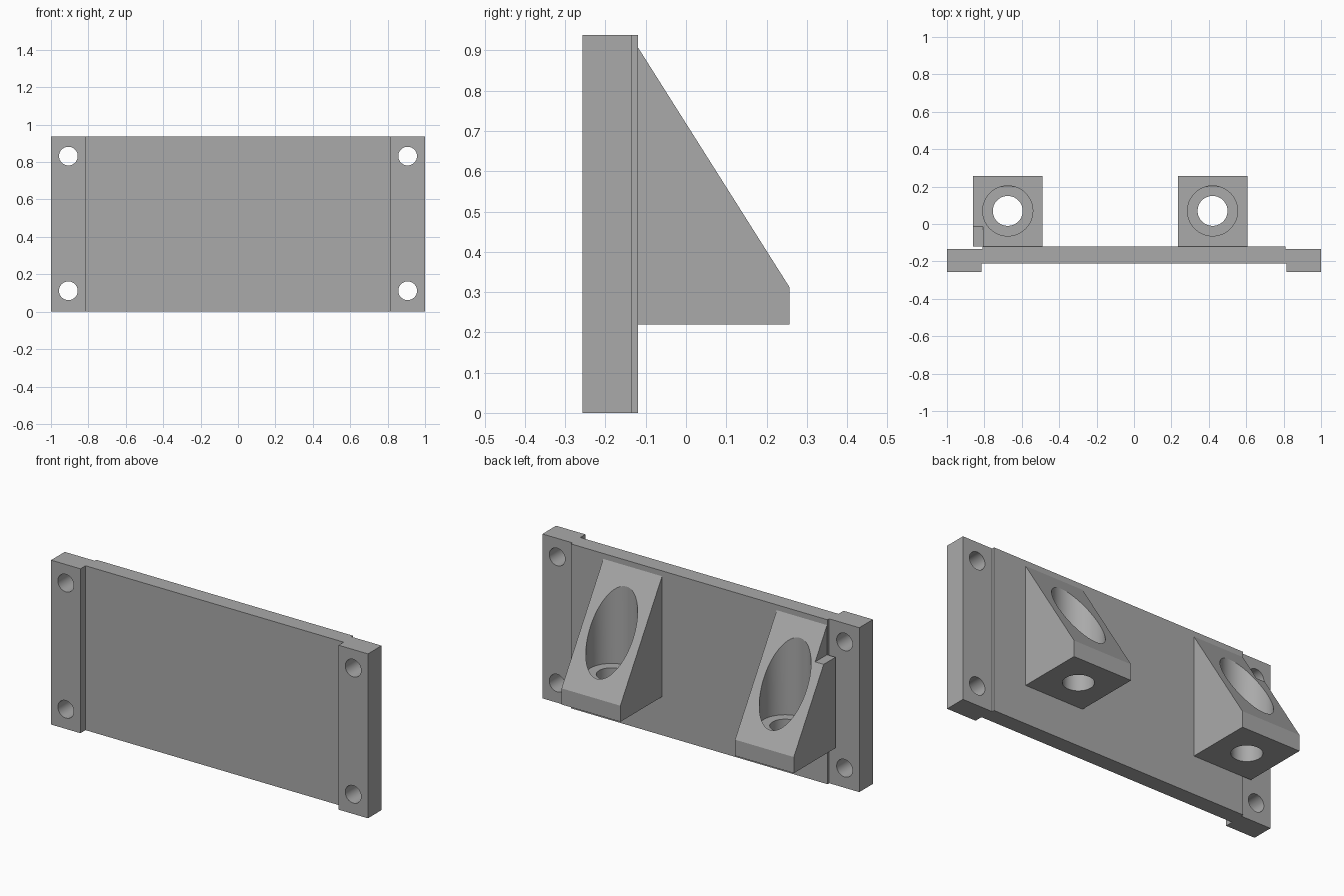
import bpy
import bmesh
import math
from mathutils import Vector, Matrix

cube = bpy.data.objects.get("Cube")
if cube:
    bpy.data.objects.remove(cube, do_unlink=True)

grey = bpy.data.materials.new("matte_grey")
grey.use_nodes = True
GREY = (0.40, 0.40, 0.40, 1)
grey.diffuse_color = GREY
grey.node_tree.nodes["Principled BSDF"].inputs["Base Color"].default_value = GREY


def make_object(name, bm):
    bmesh.ops.recalc_face_normals(bm, faces=bm.faces)
    mesh = bpy.data.meshes.new(name)
    bm.to_mesh(mesh)
    bm.free()
    obj = bpy.data.objects.new(name, mesh)
    bpy.context.collection.objects.link(obj)
    return obj


def extrude_profile(name, points, direction):
    """Closed prism from a planar outline pushed along a direction."""
    bm = bmesh.new()
    face = bm.faces.new([bm.verts.new(p) for p in points])
    result = bmesh.ops.extrude_face_region(bm, geom=[face])
    verts = [v for v in result["geom"] if isinstance(v, bmesh.types.BMVert)]
    bmesh.ops.translate(bm, verts=verts, vec=direction)
    return make_object(name, bm)


def cylinder(name, center, radius, depth, axis="Z"):
    bm = bmesh.new()
    turn = Matrix.Rotation(math.pi / 2, 4, "X") if axis == "Y" else Matrix()
    bmesh.ops.create_cone(bm, cap_ends=True, segments=64, radius1=radius, radius2=radius,
                          depth=depth, matrix=Matrix.Translation(center) @ turn)
    return make_object(name, bm)


def box(name, low, high):
    low, high = Vector(low), Vector(high)
    bm = bmesh.new()
    bmesh.ops.create_cube(bm, size=1, matrix=Matrix.Translation((low + high) / 2)
                          @ Matrix.Diagonal((high - low).to_4d()))
    return make_object(name, bm)


def finish(obj, cutters):
    """Cut the holes, remove the cutters, colour and shade the part."""
    bpy.ops.object.select_all(action="DESELECT")
    bpy.context.view_layer.objects.active = obj
    obj.select_set(True)
    for cutter in cutters:
        cutter.hide_render = True
        mod = obj.modifiers.new("cut", "BOOLEAN")
        mod.operation = "DIFFERENCE"
        mod.solver = "EXACT"
        mod.object = cutter
        bpy.ops.object.modifier_apply(modifier=mod.name)
        bpy.data.objects.remove(cutter, do_unlink=True)
    obj.data.materials.clear()
    obj.data.materials.append(grey)
    bpy.ops.object.shade_smooth_by_angle(angle=math.radians(30))


HEIGHT = 0.938
BACK = -0.119

# Mounting plate: thin panel with an offset flange at each end
half = [(0.815, -0.211), (0.815, -0.257), (1, -0.257), (1, -0.134), (0.81, -0.134), (0.81, BACK)]
outline = half + [(-x, y) for x, y in reversed(half)]
plate = extrude_profile("mounting_plate", [(x, y, 0) for x, y in outline], (0, 0, HEIGHT))

# Four screw holes through the flanges
finish(plate, [cylinder("screw_hole", (x, -0.2, z), 0.05, 0.4, "Y")
               for x in (-0.907, 0.907) for z in (0.112, 0.832)])

# Wedge brackets with a counterbored vertical hole
side = [(BACK, 0.22), (0.257, 0.22), (0.257, 0.312), (BACK, 0.907)]
WIDTH = 0.371
HOLE_Y = 0.07
for name, x in (("right_bracket", -0.675), ("left_bracket", 0.42)):
    bracket = extrude_profile(name, [(x - WIDTH / 2, y, z) for y, z in side], (WIDTH, 0, 0))
    cutters = [cylinder("bolt_hole", (x, HOLE_Y, 0.4), 0.08, 0.8),
               cylinder("counterbore", (x, HOLE_Y, 0.87), 0.134, 1)]
    if x < 0:
        # Corner relief that clears the upper screw hole
        cutters.append(box("screw_clearance", (-1, -0.3, 0.738), (-0.807, 0.3, 1)))
    finish(bracket, cutters)
